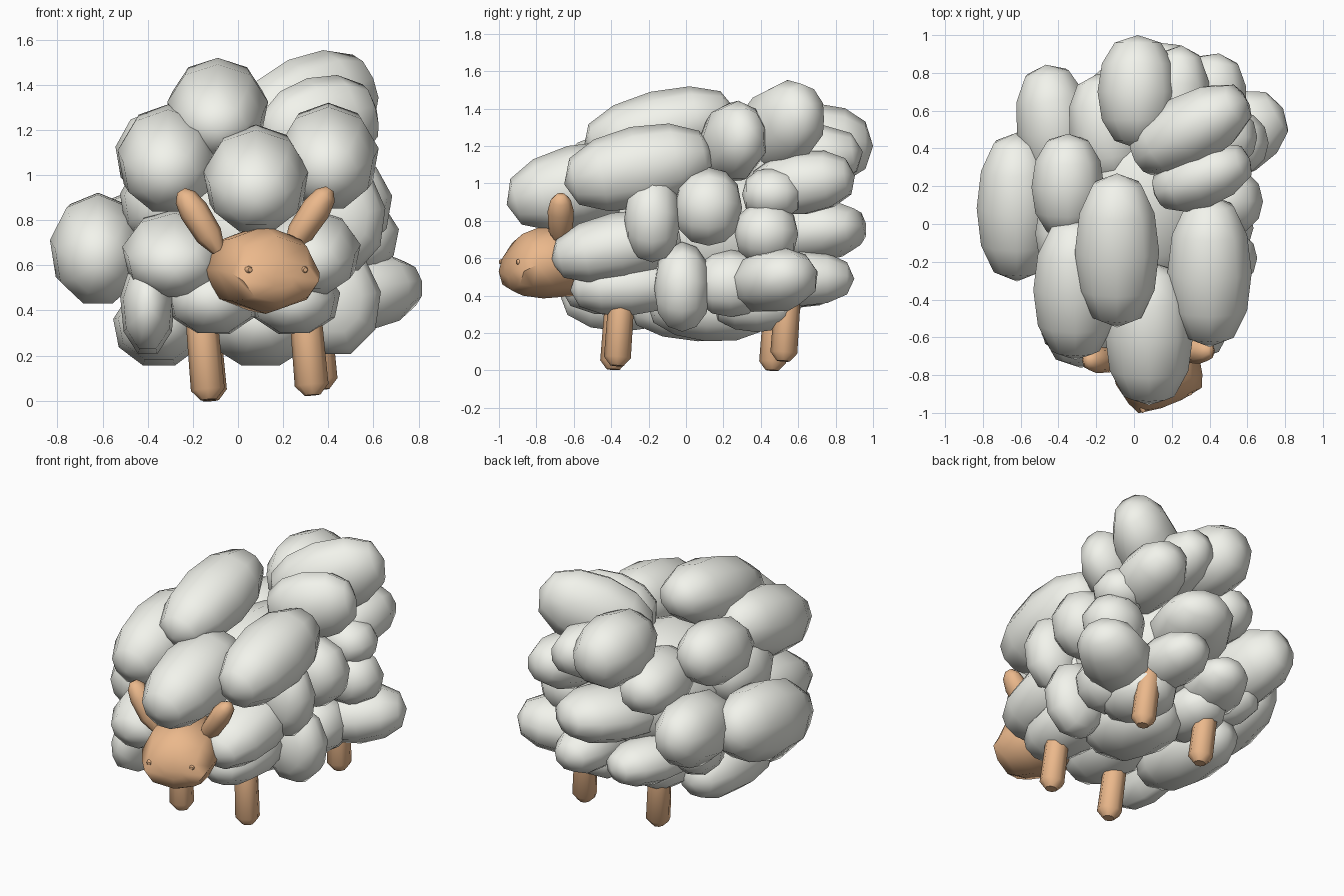
import bpy, bmesh
from math import radians, cos, sin, pi
from mathutils import Matrix, Vector, Euler


def material(name, *rgb):
    m = bpy.data.materials.new(name)
    m.diffuse_color = (*rgb, 1)
    return m


skin = material("skin", 0.83, 0.48, 0.26)
wool = material("wool", 0.89, 0.90, 0.84)


def finish(name, bm, mat, angle=60):
    bmesh.ops.recalc_face_normals(bm, faces=bm.faces[:])
    me = bpy.data.meshes.new(name)
    bm.to_mesh(me)
    bm.free()
    for p in me.polygons:
        p.use_smooth = True
    me.set_sharp_from_angle(angle=radians(angle))
    me.materials.append(mat)
    ob = bpy.data.objects.new(name, me)
    bpy.context.collection.objects.link(ob)
    return ob


def placed(loc, pitch=0, roll=0, yaw=0):
    rot = Euler((radians(pitch), radians(roll), radians(yaw)))
    return Matrix.Translation(loc) @ rot.to_matrix().to_4x4()


def tuft(name, x, y, z, rx, ry, rz, pitch=0, yaw=0):
    """Low-poly, slightly blocky egg whose pole runs along local y."""
    bm = bmesh.new()
    bmesh.ops.create_uvsphere(bm, u_segments=9, v_segments=6, radius=1,
                              matrix=Matrix.Rotation(radians(90), 4, 'X'))
    m = placed((x, y, z), pitch, 0, yaw)
    for v in bm.verts:
        side = max(0.0, 1 - v.co.y ** 2) ** -0.10 if abs(v.co.y) < 0.99 else 1
        v.co = m @ Vector((v.co.x * rx * 1.03 * side, v.co.y * ry, v.co.z * rz * 1.03 * side))
    return finish(name, bm, wool)


def loft(name, rings, n, m, angle=40):
    """Rings of (z, radius x, radius y, y offset) joined along local z."""
    bm = bmesh.new()
    loops = [[bm.verts.new(m @ Vector((rx * cos(2 * pi * i / n), oy + ry * sin(2 * pi * i / n), z)))
              for i in range(n)] for z, rx, ry, oy in rings]
    for a, b in zip(loops, loops[1:]):
        for i in range(n):
            j = (i + 1) % n
            bm.faces.new((a[i], a[j], b[j], b[i]))
    bm.faces.new(loops[0])
    bm.faces.new(loops[-1])
    return finish(name, bm, skin, angle)


# wool around the face and chest
front = [
    (0.08, -0.58, 0.98, 0.23, 0.39, 0.22, 14),
    (0.40, -0.25, 1.08, 0.22, 0.41, 0.22, 12),
    (-0.09, -0.14, 1.29, 0.22, 0.42, 0.20, 14),
    (-0.31, -0.34, 1.07, 0.22, 0.39, 0.22, 14),
    (-0.28, -0.40, 0.65, 0.23, 0.37, 0.18, 12),
    (0.32, -0.36, 0.66, 0.22, 0.37, 0.18, 12),
    (-0.11, -0.33, 0.46, 0.21, 0.34, 0.17, 4),
    (0.25, -0.30, 0.45, 0.20, 0.32, 0.16, 4),
    (-0.40, -0.34, 0.42, 0.12, 0.34, 0.22),
]
# wool on the right flank
right = [
    (0.47, -0.18, 0.81, 0.18, 0.15, 0.24),
    (0.48, 0.12, 0.87, 0.20, 0.18, 0.21),
    (0.36, 0.25, 1.22, 0.16, 0.28, 0.21, 15, -70),
    (0.30, 0.50, 1.29, 0.19, 0.36, 0.23, 22, -61),
    (0.54, 0.47, 0.48, 0.21, 0.29, 0.17, 8, -60),
    (0.52, 0.43, 0.73, 0.19, 0.17, 0.17),
    (0.48, 0.46, 0.94, 0.17, 0.16, 0.14),
    (0.43, -0.02, 0.44, 0.20, 0.15, 0.24),
    (0.40, 0.24, 0.46, 0.18, 0.20, 0.18),
]
# wool on the left flank
left = [
    (-0.62, 0.09, 0.67, 0.21, 0.40, 0.24, 10),
    (-0.35, 0.20, 1.09, 0.19, 0.28, 0.20, 8),
    (-0.42, 0.51, 0.72, 0.20, 0.34, 0.22, 8, 8),
    (-0.34, 0.36, 0.55, 0.17, 0.26, 0.17, 0, 30),
    (-0.34, -0.05, 0.88, 0.18, 0.25, 0.20),
    (-0.35, 0.07, 0.33, 0.20, 0.38, 0.18, -2),
]
# wool on the rear
rear = [
    (0.02, 0.70, 1.20, 0.21, 0.30, 0.22),
    (0.40, 0.62, 1.00, 0.19, 0.29, 0.17, 8, -10),
    (0.10, 0.64, 0.74, 0.24, 0.34, 0.17, 5, -25),
    (-0.14, 0.50, 0.96, 0.20, 0.30, 0.18, 0, 10),
    (-0.14, 0.57, 0.47, 0.18, 0.28, 0.14, 0, -20),
    (0.24, 0.61, 0.49, 0.18, 0.29, 0.15),
    (0.22, 0.59, 1.12, 0.18, 0.36, 0.18, 8, -5),
]
# wool under the belly
belly = [
    (0.10, 0.12, 0.33, 0.24, 0.33, 0.18, -5),
    (0.28, 0.38, 0.35, 0.20, 0.24, 0.15),
    (-0.12, 0.38, 0.38, 0.18, 0.24, 0.15),
]
for part, rows in (("front", front), ("right", right), ("left", left), ("rear", rear), ("belly", belly)):
    for k, row in enumerate(rows):
        tuft(f"wool_{part}_{k + 1}", *row)

# body hidden beneath the wool
tuft("body", 0.05, 0.12, 0.75, 0.40, 0.52, 0.40, 5)

# head turned slightly to the right, with a low chin
loft("head", [(-0.22, 0.15, 0.13, 0.0), (-0.10, 0.21, 0.18, 0.0), (0.10, 0.235, 0.195, 0.0),
              (0.22, 0.21, 0.165, -0.015), (0.285, 0.18, 0.10, -0.05), (0.305, 0.06, 0.03, -0.05)],
     8, placed((0.085, -0.67, 0.58), 90, 0, 22), 60)

# eyes
for k, (x, y) in enumerate(((0.035, -0.95), (0.28, -0.86))):
    loft(f"eye_{k + 1}", [(-0.06, 0.016, 0.016, 0), (0.04, 0.016, 0.016, 0), (0.05, 0.01, 0.01, 0)],
         8, placed((x, y, 0.58), 90, 0, 22))

# ears
for k, (x, y, z, roll) in enumerate(((-0.17, -0.72, 0.80, -32), (0.32, -0.67, 0.81, 34))):
    loft(f"ear_{k + 1}", [(-0.16, 0.03, 0.03, 0), (-0.08, 0.06, 0.065, 0), (0.05, 0.065, 0.07, 0),
                          (0.12, 0.05, 0.055, 0), (0.155, 0.02, 0.025, 0)],
         8, placed((x, y, z), 0, roll, 0), 60)

# legs, leaning a little, with rounded feet
feet = [(-0.13, -0.39, 0.005, -5), (0.33, -0.37, 0.025, -5), (-0.12, 0.46, 0.0, -5), (0.37, 0.52, 0.05, -5)]
for k, (x, y, z, roll) in enumerate(feet):
    loft(f"leg_{k + 1}", [(0, 0.035, 0.035, 0), (0.045, 0.075, 0.072, 0), (0.28, 0.072, 0.07, 0),
                          (0.44, 0.068, 0.066, 0), (0.48, 0.035, 0.035, 0)],
         8, placed((x, y, z), -4, roll, 0), 50)
